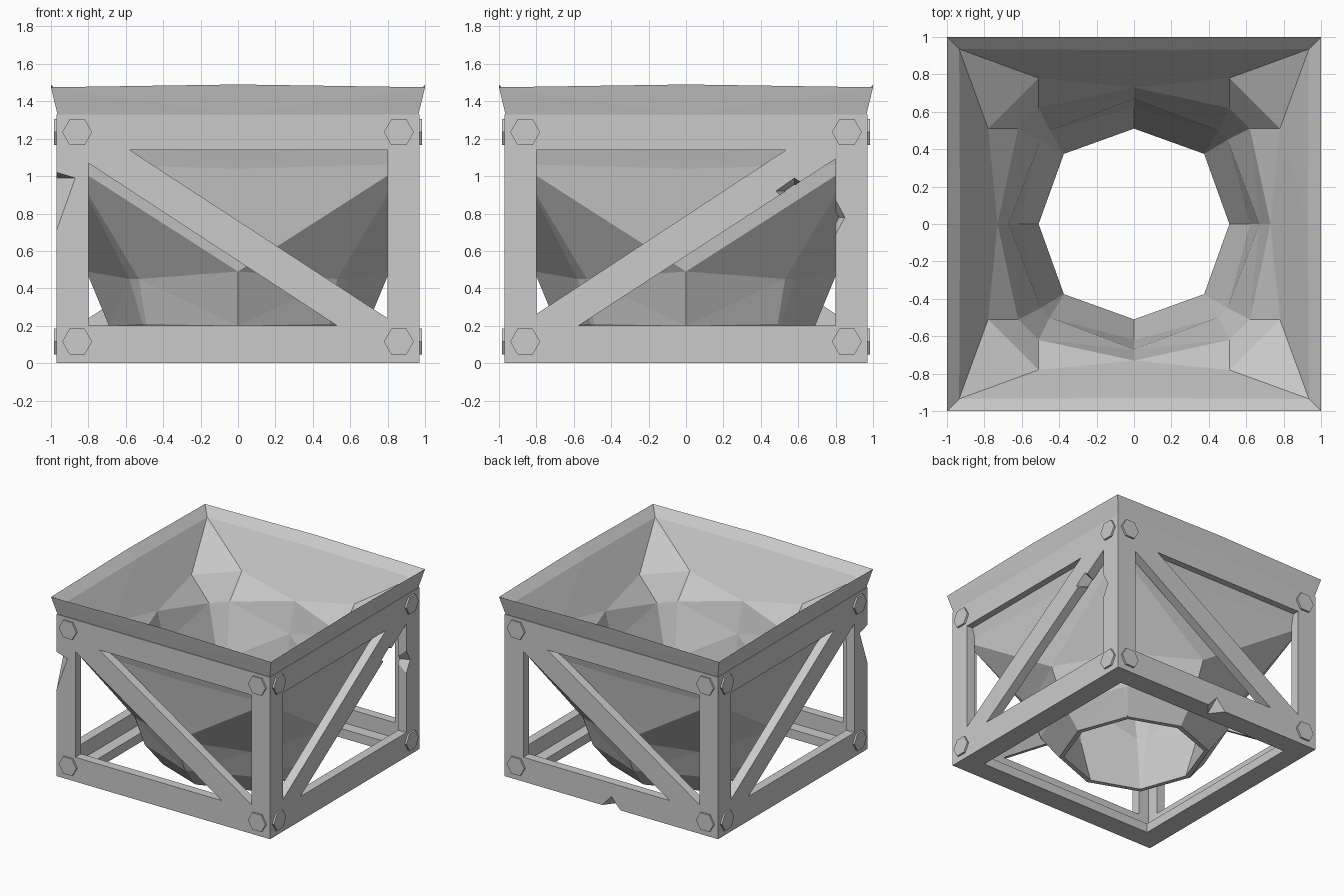
import bpy, bmesh, math
from mathutils import Matrix, Vector

cube = bpy.data.objects.get("Cube")
if cube:
    bpy.data.objects.remove(cube, do_unlink=True)

grey = bpy.data.materials.new("plain_grey")
grey.use_nodes = True
grey.diffuse_color = (0.6, 0.6, 0.6, 1)
grey.node_tree.nodes["Principled BSDF"].inputs["Base Color"].default_value = (0.6, 0.6, 0.6, 1)

OUT, IN, TOP = 0.97, 0.80, 1.33
THICK = 0.075
BACK = OUT - THICK
LOW_RAIL, HIGH_RAIL = 0.20, 1.14
SIDES = ["front", "left", "back", "right"]
CORNERS = ["front_right", "front_left", "back_left", "back_right"]


def finish(name, bm, turn=0):
    """Turn a bmesh about z by quarter turns and make it an object."""
    bmesh.ops.rotate(bm, verts=bm.verts, matrix=Matrix.Rotation(turn * math.pi / 2, 3, 'Z'))
    bmesh.ops.recalc_face_normals(bm, faces=bm.faces)
    mesh = bpy.data.meshes.new(name)
    bm.to_mesh(mesh)
    bm.free()
    mesh.materials.append(grey)
    obj = bpy.data.objects.new(name, mesh)
    bpy.context.collection.objects.link(obj)
    return obj


def prism(name, outline, along, turn):
    """Flat outline pushed along a vector."""
    bm = bmesh.new()
    face = bm.faces.new([bm.verts.new(p) for p in outline])
    new = bmesh.ops.extrude_face_region(bm, geom=[face])["geom"]
    verts = [v for v in new if isinstance(v, bmesh.types.BMVert)]
    bmesh.ops.translate(bm, verts=verts, vec=along)
    return finish(name, bm, turn)


def brace(name, flip, shift, turn):
    """Diagonal bar cut to fit the corners of one side opening."""
    outline = [(-IN, 1.07 + shift / 2), (-IN, HIGH_RAIL), (-0.58 + shift, HIGH_RAIL),
               (IN, 0.24 + shift / 2), (IN, LOW_RAIL), (0.53 + shift, LOW_RAIL)]
    return prism(name, [(flip * u, -OUT, z) for u, z in outline], (0, THICK, 0), turn)


def bolt(name, x, z, turn):
    bm = bmesh.new()
    bmesh.ops.create_cone(bm, cap_ends=True, segments=6, radius1=0.08, radius2=0.08, depth=0.05)
    if abs(max(v.co.x for v in bm.verts) - 0.08) > 0.001:
        bmesh.ops.rotate(bm, verts=bm.verts, matrix=Matrix.Rotation(math.pi / 6, 3, 'Z'))
    bmesh.ops.rotate(bm, verts=bm.verts, matrix=Matrix.Rotation(math.pi / 2, 3, 'X'))
    bmesh.ops.translate(bm, verts=bm.verts, vec=(x, -0.96, z))
    return finish(name, bm, turn)


def chip(target, centre, width, up, down):
    """Knock a pointed chip out of a frame part."""
    bm = bmesh.new()
    bmesh.ops.create_cone(bm, segments=4, radius1=1, radius2=0, depth=up,
                          matrix=Matrix.Translation((0, 0, up / 2)))
    bmesh.ops.create_cone(bm, segments=4, radius1=0, radius2=1, depth=down,
                          matrix=Matrix.Translation((0, 0, -down / 2)))
    bmesh.ops.scale(bm, verts=bm.verts, vec=(width[0], width[1], 1))
    bmesh.ops.remove_doubles(bm, verts=bm.verts, dist=0.001)
    bmesh.ops.translate(bm, verts=bm.verts, vec=centre)
    cutter = finish(target.name + "_chip_cutter", bm)
    cutter.hide_render = True
    cutter.hide_set(True)
    mod = target.modifiers.new("chip", 'BOOLEAN')
    mod.operation = 'DIFFERENCE'
    mod.solver = 'EXACT'
    mod.object = cutter


# Angle-iron frame: L-shaped posts and bottom rails, flat top rails and braces
POST = [(-OUT, -OUT, 0), (-IN, -OUT, 0), (-IN, -BACK, 0),
        (-BACK, -BACK, 0), (-BACK, -IN, 0), (-OUT, -IN, 0)]
BOTTOM = [(-BACK, -OUT, 0), (-BACK, -IN, 0), (-BACK, -IN, THICK),
          (-BACK, -BACK, THICK), (-BACK, -BACK, LOW_RAIL), (-BACK, -OUT, LOW_RAIL)]
TOP_RAIL = [(-IN, -OUT, HIGH_RAIL), (-IN, -BACK, HIGH_RAIL),
            (-IN, -BACK, TOP), (-IN, -OUT, TOP)]

parts = {}
for i, (side, corner) in enumerate(zip(SIDES, CORNERS)):
    flip, shift = ((1, 0), (-1, 0.045))[i % 2]
    parts[corner] = prism(corner + "_post", POST, (0, 0, TOP), i)
    parts[side] = prism(side + "_bottom_rail", BOTTOM, (2 * BACK, 0, 0), i)
    prism(side + "_top_rail", TOP_RAIL, (2 * IN, 0, 0), i)
    parts[side + "_brace"] = brace(side + "_brace", flip, shift, i)
    for x in (-0.86, 0.86):
        for z in (0.115, 1.235):
            bolt(side + "_bolt", x, z, i)

# Chips knocked out of the frame
chip(parts["front_right"], (-0.97, -0.97, 0.99), (0.1, 0.1), 0.03, 0.28)
chip(parts["back_left"], (0.97, 0.79, 0.78), (0.14, 0.06), 0.11, 0.11)
chip(parts["back"], (0, 0.98, -0.01), (0.1, 0.13), 0.11, 0.11)
chip(parts["left_brace"], (0.97, 0.58, 0.92), (0.16, 0.1), 0.07, 0.1)

# Funnel rings: side middle (distance, height), corner pair (near, far, height)
RINGS = [
    (0.51, 0.03, 0.375, 0.375, 0.03),
    (0.55, 0.03, 0.40, 0.40, 0.03),
    (0.69, 0.20, 0.49, 0.51, 0.21),
    (0.81, 0.49, 0.53, 0.58, 0.45),
    (0.89, 1.04, 0.897, 0.897, 1.065),
    (0.965, TOP, 0.965, 0.965, TOP),
    (1.00, 1.49, 1.00, 1.00, 1.475),
    (0.93, 1.42, 0.935, 0.935, 1.41),
    (0.73, 1.05, 0.51, 0.78, 1.14),
    (0.67, 0.80, 0.51, 0.62, 0.95),
    (0.62, 0.40, 0.45, 0.50, 0.55),
]

bm = bmesh.new()
loops = []
for mid, mid_z, near, far, z in RINGS:
    loop = []
    for i in range(4):
        turn = Matrix.Rotation(i * math.pi / 2, 3, 'Z')
        for p in ((0, -mid, mid_z), (near, -far, z), (far, -near, z)):
            loop.append(bm.verts.new(turn @ Vector(p)))
    loops.append(loop)
for a, b in zip(loops, loops[1:] + loops[:1]):
    for j in range(12):
        k = (j + 1) % 12
        # diagonals run outward from the side middles
        if j % 3 == 2:
            tris = ((a[j], a[k], b[j]), (a[k], b[k], b[j]))
        else:
            tris = ((a[j], a[k], b[k]), (a[j], b[k], b[j]))
        for t in tris:
            bm.faces.new(t)
bmesh.ops.remove_doubles(bm, verts=bm.verts, dist=0.0005)
bmesh.ops.dissolve_degenerate(bm, edges=bm.edges, dist=0.0005)
finish("funnel", bm)
